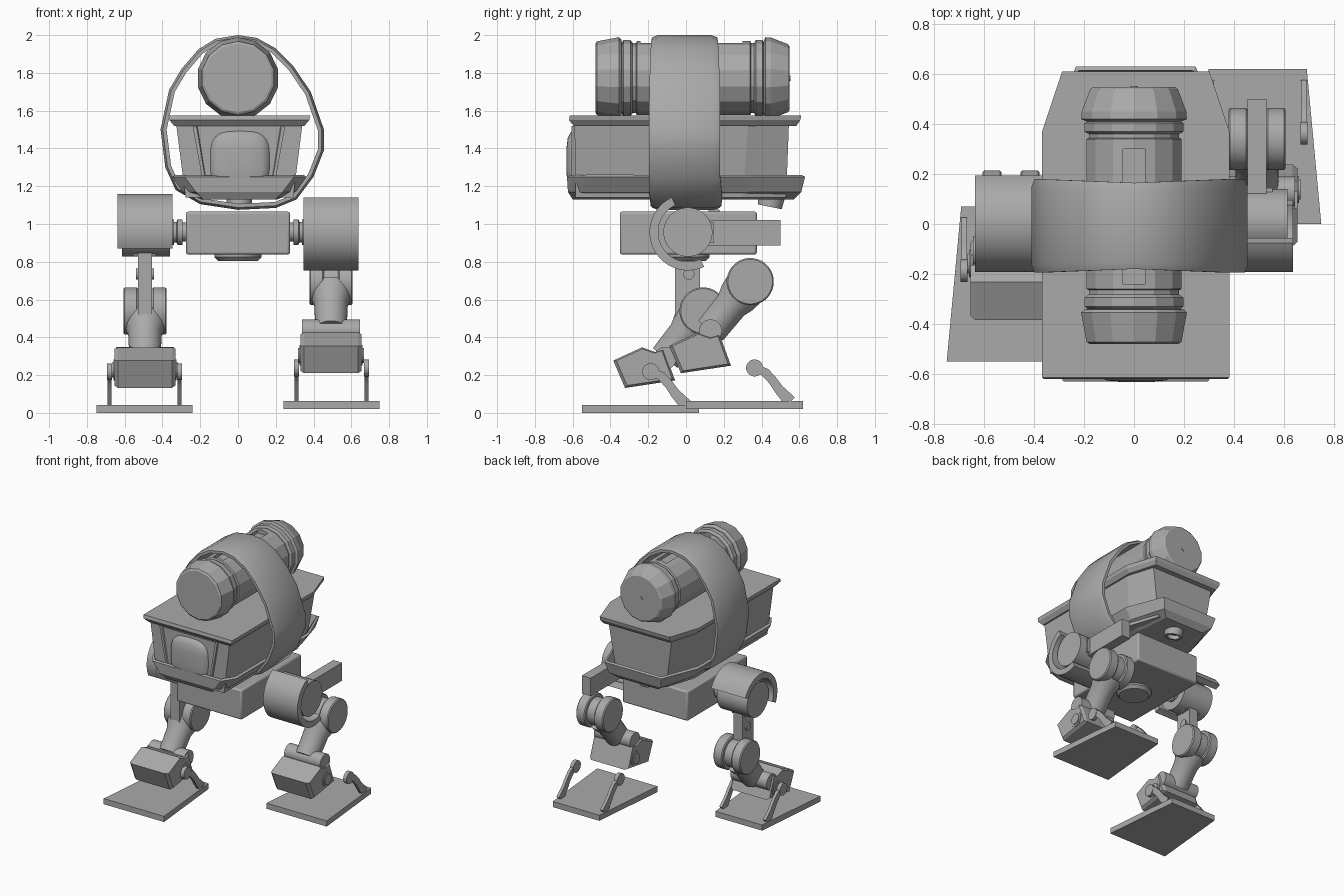
import bpy, bmesh, math
from mathutils import Vector

if "Cube" in bpy.data.objects:
    bpy.data.objects.remove(bpy.data.objects["Cube"])

grey = bpy.data.materials.new("plain grey")
grey.diffuse_color = (0.4, 0.4, 0.4, 1)
grey.use_nodes = True
grey.node_tree.nodes["Principled BSDF"].inputs["Base Color"].default_value = grey.diffuse_color


def finish(name, bm, bevel=0.0, smooth=30):
    bmesh.ops.recalc_face_normals(bm, faces=bm.faces)
    me = bpy.data.meshes.new(name)
    bm.to_mesh(me)
    bm.free()
    ob = bpy.data.objects.new(name, me)
    bpy.context.collection.objects.link(ob)
    me.materials.append(grey)
    if bevel:
        m = ob.modifiers.new("bevel", 'BEVEL')
        m.width, m.segments = bevel, 2
    if smooth:
        bpy.ops.object.select_all(action='DESELECT')
        ob.select_set(True)
        bpy.context.view_layer.objects.active = ob
        bpy.ops.object.shade_smooth_by_angle(angle=math.radians(smooth))
    return ob


def loft(name, rings, caps=(True, True), loop=False, **kw):
    """Skin a list of closed rings that have equal point counts."""
    bm = bmesh.new()
    vs = [[bm.verts.new(p) for p in r] for r in rings]
    n = len(rings[0])
    pairs = list(zip(vs, vs[1:])) + ([(vs[-1], vs[0])] if loop else [])
    for a, b in pairs:
        for i in range(n):
            j = (i + 1) % n
            bm.faces.new((a[i], a[j], b[j], b[i]))
    if caps[0] and not loop:
        bm.faces.new(vs[0])
    if caps[1] and not loop:
        bm.faces.new(vs[-1])
    return finish(name, bm, **kw)


def prism(name, pts, x0, x1, **kw):
    """Side profile in (y, z) extruded along x."""
    return loft(name, [[(x, y, z) for y, z in pts] for x in (x0, x1)], **kw)


def box(name, x0, x1, y0, y1, z0, z1, **kw):
    return prism(name, [(y0, z0), (y1, z0), (y1, z1), (y0, z1)], x0, x1, **kw)


def lathe(name, start, axis, prof, n=32, **kw):
    """Profile of (distance, radius) turned about an axis."""
    q = Vector(axis).normalized().to_track_quat('Z', 'Y')
    rings = [[Vector(start) + q @ Vector((r * math.cos(t), r * math.sin(t), d))
              for t in [2 * math.pi * (i + .5) / n for i in range(n)]] for d, r in prof]
    return loft(name, rings, **kw)


def xcyl(name, x0, x1, y, z, r, n=32):
    return lathe(name, (x0, y, z), (1, 0, 0), [(0, r), (x1 - x0, r)], n)


# cabin: top deck, tapered body, flared lower tray
def plan(w, wr, y0, y1, z, taper=.37, wf=None, yf=None):
    wf, yf = (wf or w), (yf if yf is not None else y0 + .02)
    half = [(wf, y0), (w, yf), (w, taper), (wr, y1)]
    return [(x + .007, y, z) for x, y in half] + [(-x + .007, y, z) for x, y in half[::-1]]


loft("deck", [plan(.345, .28, -.595, .585, 1.52), plan(.37, .295, -.62, .605, 1.55),
              plan(.375, .295, -.615, .61, 1.575)], smooth=0)
loft("cabin_body", [plan(.285, .21, -.585, .53, 1.14, .3), plan(.335, .27, -.59, .545, 1.535, .33)], smooth=0)
tray = loft("lower_tray", [plan(.20, .17, -.60, .57, 1.13, .3, .19, -.5),
                           plan(.30, .22, -.625, .61, 1.17, .33, .23, -.55),
                           plan(.355, .24, -.63, .63, 1.25, .34, .29, -.53)], caps=(True, False), smooth=0)
m = tray.modifiers.new("wall", 'SOLIDIFY')
m.thickness = .02
lathe("belly_port", (.007, .455, 1.15), (0, -.2, -1), [(0, .07), (.06, .065), (.06, .045), (.03, .045)])

# front panel frame and bulging screen
def panel(s, y):
    return [(-.245 * s + .005, y, 1.52), (.245 * s + .005, y, 1.52),
            (.18 * s + .005, y, 1.16), (-.18 * s + .005, y, 1.16)]


loft("front_panel", [panel(1, -.58), panel(1, -.605), panel(.92, -.605), panel(.9, -.596)], smooth=0)


def squircle(s, y):
    ring = []
    for i in range(32):
        c, d = math.cos(i * math.pi / 16), math.sin(i * math.pi / 16)
        ring.append((.01 + .16 * s * math.copysign(abs(c) ** .6, c), y,
                     1.335 + .16 * s * math.copysign(abs(d) ** .6, d)))
    return ring


loft("screen", [squircle(1, -.59), squircle(.93, -.612), squircle(.75, -.626), squircle(.4, -.633)], smooth=60)

# roof barrel with stepped end caps
barrel = lathe("barrel", (0, -.48, 1.772), (0, 1, 0),
               [(0, .182), (.008, .195), (.125, .217), (.137, .205), (.14, .19), (.15, .203), (.185, .203),
                (.198, .185), (.215, .185), (.22, .196), (.82, .196), (.825, .185), (.84, .185), (.85, .203),
                (.885, .203), (.89, .192), (.9, .217), (.93, .215), (1.02, .18), (1.028, .168)], n=14, smooth=0)
slot = box("slot_cutter", -.045, .045, -.24, .3, 1.935, 2.1, smooth=0)
slot.hide_render = True
slot.hide_set(True)
cut = barrel.modifiers.new("slot", 'BOOLEAN')
cut.object, cut.solver = slot, 'EXACT'
lathe("barrel_end_pin", (0, .54, 1.772), (0, 1, 0), [(0, .015), (.012, .015)], 12)

# strap wrapped round the barrel and cabin
path = [(0, 2.0), (-.12, 1.98), (-.21, 1.925), (-.30, 1.82), (-.365, 1.71), (-.41, 1.5), (-.385, 1.3),
        (-.33, 1.18), (-.2, 1.105), (0, 1.075), (.2, 1.085), (.31, 1.13), (.40, 1.25), (.455, 1.39),
        (.455, 1.5), (.385, 1.7), (.29, 1.84), (.2, 1.93), (.1, 1.985)]
rings = []
for i, (x, z) in enumerate(path):
    a, b = Vector(path[i - 1]), Vector(path[(i + 1) % len(path)])
    t = (b - a).normalized()
    nx, nz = -t.y, t.x
    if nx * x + nz * (z - 1.5) > 0:
        nx, nz = -nx, -nz
    side = min(1, abs(x) / .4)
    y0, y1 = -.18 - .015 * side, .165 + .015 * side + (.015 if z < 1.25 else 0)
    cross = [(y0, .012), (y0 + .03, 0), (y1 - .03, 0), (y1, .012), (y1, .032), (y0, .032)]
    rings.append([(x + nx * d, y, z + nz * d) for y, d in cross])
loft("strap", rings, loop=True, smooth=35)

# pelvis
box("pelvis", -.275, .275, -.35, .375, .838, 1.066, bevel=.012)
lathe("pelvis_disc", (0, 0, .845), (0, 0, -1), [(0, .125), (.02, .125), (.04, .105)])

HIP_Y, HIP_Z = .01, .957


def leg(tag, s, arc0, knee, shin_end, corner, foot_y, foot_z):
    def X(a, b):
        return tuple(sorted((s * a, s * b)))
    # hip axle, hub and half-round cover
    lathe(tag + "_axle", (s * .27, HIP_Y, HIP_Z), (s, 0, 0),
          [(0, .05), (.025, .05), (.025, .068), (.05, .068), (.055, .055), (.07, .055), (.07, .068), (.11, .068)])
    xcyl(tag + "_hub", *X(.36, .615), HIP_Y, HIP_Z, .13)
    arc = [math.radians(arc0 + 180 * i / 24) for i in range(25)]
    prof = [(HIP_Y + .203 * math.cos(t), HIP_Z + .203 * math.sin(t)) for t in arc]
    prof += [(HIP_Y + .157 * math.cos(t), HIP_Z + .157 * math.sin(t)) for t in arc[::-1]]
    prism(tag + "_hip_cover", prof, *X(.348, .637))
    # thigh bar
    if s > 0:
        box(tag + "_thigh_bar", *X(.455, .53), 0, .5, .885, 1.022, smooth=0)
        box(tag + "_thigh_collar", *X(.435, .555), .08, .145, .9, 1.01, smooth=0)
    else:
        box(tag + "_thigh_bar", *X(.455, .53), -.058, .075, .47, .957, smooth=0)
        box(tag + "_thigh_collar", *X(.435, .555), -.05, .065, .83, .9, smooth=0)
        xcyl(tag + "_thigh_bolt", *X(.445, .54), .015, .735, .03, 16)
    # forked knee and shin
    ky, kz = knee
    for part, a, b in (("inner", .378, .455), ("outer", .53, .607)):
        lathe(f"{tag}_knee_{part}", (s * a, ky, kz), (s, 0, 0),
              [(0, .118), (.007, .125), (b - a - .007, .125), (b - a, .118)])
    xcyl(tag + "_knee_core", *X(.45, .535), ky, kz, .1)
    d = Vector((0, shin_end[0] - ky, shin_end[1] - kz))
    q = d.normalized()
    lathe(tag + "_shin", Vector((s * .4925, ky, kz)) + q * .06, q,
          [(0, .112), (.05, .105), (.1, .088), (d.length - .06, .084)])
    xcyl(tag + "_ankle_roll", *X(.34, .645), *shin_end, .06)
    # ankle block with pivot
    cy, cz = corner
    pts = [(0, 0), (-.062, .145), (.09, .215), (.16, .19), (.205, .205), (.265, .04)]
    pts = [(cy + y, cz + z) for y, z in pts]
    mid = Vector((sum(p[0] for p in pts) / 6, sum(p[1] for p in pts) / 6))
    rg = []
    for x, k in ((.33, .9), (.35, 1), (.635, 1), (.655, .9)):
        rg.append([(s * x, mid.x + (y - mid.x) * k, mid.y + (z - mid.y) * k) for y, z in pts])
    loft(tag + "_ankle_block", rg, smooth=0)
    xcyl(tag + "_pivot", *X(.325, .66), cy + .165, cz + .095, .055, 24)
    xcyl(tag + "_pivot_pin", *X(.318, .667), cy + .165, cz + .095, .04, 24)
    # foot plate, narrower at the back
    fp = [(.24, 0), (.75, 0), (.692, .62), (.298, .62)]
    loft(tag + "_foot", [[(s * x, foot_y + y, foot_z + z) for x, y in fp] for z in (0, .043)], smooth=0)
    # curved struts rising from the foot to ring ends
    ry, rz = foot_y + .363, foot_z + .218
    line = [(0, 0, .024), (.055, -.022, .024), (.095, -.065, .024), (.13, -.115, .026), (.19, -.18, .034)]
    up = [(ry + y + w * .7, rz + z + w * .7) for y, z, w in line]
    down = [(ry + y - w * .7, rz + z - w * .7) for y, z, w in line]
    for part, x in (("inner", .31), ("outer", .68)):
        prism(f"{tag}_strut_{part}", up + down[::-1], *X(x - .011, x + .011))
        xcyl(f"{tag}_strut_ring_{part}", *X(x - .014, x + .014), ry, rz, .045, 24)


leg("right", 1, 115, (.34, .695), (.13, .435), (-.027, .21), 0, .02)
leg("left", -1, 25, (.09, .54), (-.11, .29), (-.323, .132), -.55, 0)
